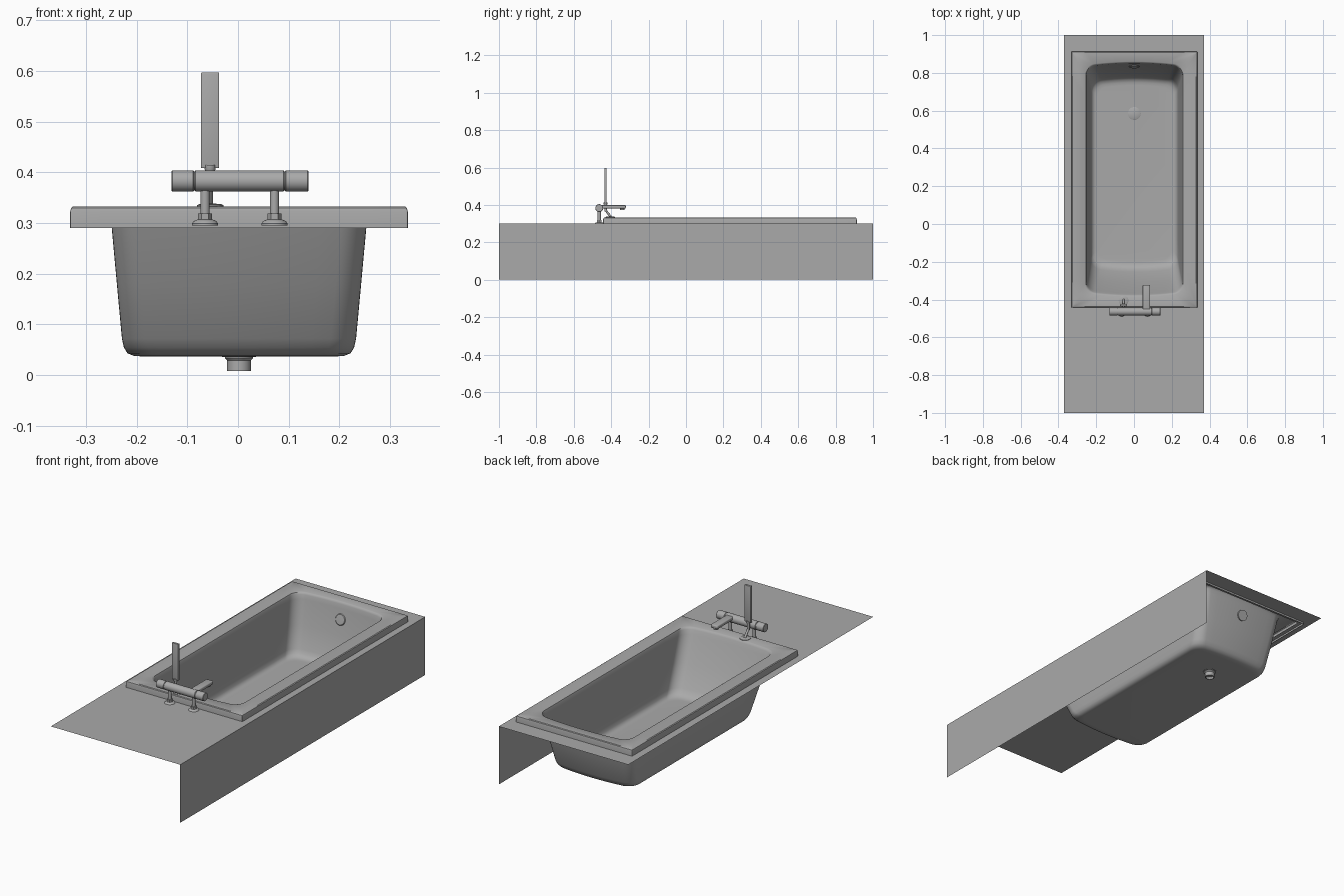
import bpy, bmesh, math
from mathutils import Vector

cube = bpy.data.objects.get("Cube")
if cube:
    bpy.data.objects.remove(cube, do_unlink=True)

grey = bpy.data.materials.new("plain grey")
grey.use_nodes = True
GREY = (0.4, 0.4, 0.4, 1)
grey.diffuse_color = GREY
grey.node_tree.nodes["Principled BSDF"].inputs["Base Color"].default_value = GREY


def finish(name, bm, smooth=True, recalc=True):
    if recalc:
        bmesh.ops.recalc_face_normals(bm, faces=bm.faces)
    mesh = bpy.data.meshes.new(name)
    bm.to_mesh(mesh)
    bm.free()
    obj = bpy.data.objects.new(name, mesh)
    bpy.context.collection.objects.link(obj)
    mesh.materials.append(grey)
    if smooth:
        bpy.ops.object.select_all(action="DESELECT")
        obj.select_set(True)
        bpy.context.view_layer.objects.active = obj
        bpy.ops.object.shade_smooth_by_angle(angle=math.radians(35))
    return obj


def bridge(bm, a, b):
    for i in range(len(a)):
        j = (i + 1) % len(a)
        bm.faces.new((a[i], a[j], b[j], b[i]))


def lathe(name, start, axis, profile, sides=32):
    """Capped turned part: profile holds (radius, distance along axis)."""
    bm = bmesh.new()
    turn = Vector(axis).to_track_quat("Z", "Y")
    rings = []
    for r, d in profile:
        angles = [2 * math.pi * i / sides for i in range(sides)]
        rings.append([bm.verts.new(Vector(start) + turn @ Vector(
            (r * math.cos(t), r * math.sin(t), d))) for t in angles])
    for a, b in zip(rings, rings[1:]):
        bridge(bm, a, b)
    bm.faces.new(rings[0])
    bm.faces.new(rings[-1])
    return finish(name, bm)


def rod(name, a, b, radius, sides=24):
    axis = Vector(b) - Vector(a)
    return lathe(name, a, axis, [(radius, 0), (radius, axis.length)], sides)


def box(name, lo, hi, bevel):
    bm = bmesh.new()
    bmesh.ops.create_cube(bm, size=1)
    for v in bm.verts:
        v.co = Vector([(l + h) / 2 + c * (h - l) for l, h, c in zip(lo, hi, v.co)])
    bmesh.ops.bevel(bm, geom=bm.edges[:], offset=bevel, segments=3,
                    profile=0.5, affect="EDGES")
    return finish(name, bm)


def rounded_ring(bm, half, y0, y1, radius, bow, z, cx=0.002, arc=8, side=10):
    """Rounded rectangle whose two ends bulge outwards by bow."""
    pts = []
    corners = [(half, y1, 0), (-half, y1, 1), (-half, y0, 2), (half, y0, 3)]
    for k, (x, y, q) in enumerate(corners):
        sx, sy = math.copysign(1, x), 1 if y == y1 else -1
        for i in range(arc + 1):
            t = (q + i / arc) * math.pi / 2
            pts.append(Vector((x - sx * radius + radius * math.cos(t),
                               y - sy * radius + radius * math.sin(t), z)))
        nx, ny, nq = corners[(k + 1) % 4]
        t = (q + 1) * math.pi / 2
        nsx, nsy = math.copysign(1, nx), 1 if ny == y1 else -1
        end = Vector((nx - nsx * radius + radius * math.cos(t),
                      ny - nsy * radius + radius * math.sin(t), z))
        begin = pts[-1].copy()
        pts += [begin.lerp(end, i / side) for i in range(1, side)]
    mid = (y0 + y1) / 2
    for p in pts:
        reach = (p.y - mid) / ((y1 - y0) / 2)
        p.y += bow * (1 - (p.x / half) ** 2) * math.copysign(abs(reach) ** 6, reach)
        p.x += cx
    return [bm.verts.new(p) for p in pts]


# Thin platform with an opening for the tub, and one side panel
bm = bmesh.new()
outer = [bm.verts.new((x, y, 0.3)) for x, y in
         ((-0.37, -1), (0.37, -1), (0.37, 1), (-0.37, 1))]
hole = [bm.verts.new((x, y, 0.3)) for x, y in
        ((-0.31, -0.42), (0.31, -0.42), (0.31, 0.89), (-0.31, 0.89))]
bridge(bm, outer, hole)
finish("platform_top", bm, smooth=False)

bm = bmesh.new()
bm.faces.new([bm.verts.new((0.37, y, z)) for y, z in
              ((-1, 0), (1, 0), (1, 0.3), (-1, 0.3))])
finish("side_panel", bm, smooth=False, recalc=False)

# Tub shell: skirt, rim, rolled edge, sloping walls, floor fillet
shell = [  # half width, front y, back y, corner radius, bow, height
    (0.333, -0.443, 0.913, 0.003, 0, 0.29),
    (0.333, -0.443, 0.913, 0.003, 0, 0.322),
    (0.331, -0.441, 0.911, 0.003, 0, 0.330),
    (0.327, -0.437, 0.907, 0.003, 0, 0.333),
    (0.262, -0.366, 0.842, 0.050, 0.018, 0.333),
    (0.257, -0.361, 0.837, 0.050, 0.018, 0.330),
    (0.254, -0.356, 0.833, 0.050, 0.018, 0.322),
    (0.252, -0.348, 0.829, 0.050, 0.018, 0.300),
    (0.241, -0.290, 0.798, 0.050, 0.018, 0.180),
    (0.231, -0.235, 0.766, 0.050, 0.018, 0.072),
    (0.227, -0.221, 0.756, 0.050, 0.018, 0.054),
    (0.220, -0.208, 0.746, 0.050, 0.018, 0.043),
    (0.208, -0.194, 0.732, 0.048, 0.017, 0.038),
    (0.195, -0.180, 0.718, 0.045, 0.016, 0.037),
]
bm = bmesh.new()
rings = [rounded_ring(bm, *row) for row in shell]
for a, b in zip(rings, rings[1:]):
    bridge(bm, a, b)
bm.faces.new(rings[-1])
finish("bathtub", bm)

# Waste fitting and overflow cover
lathe("drain_cover", (0.002, 0.585, 0.036), (0, 0, 1),
      [(0.034, 0), (0.034, 0.003), (0.030, 0.005), (0.004, 0.006)])
lathe("drain_pipe", (0.002, 0.585, 0.008), (0, 0, 1),
      [(0.019, 0.012), (0.019, 0), (0.0235, 0), (0.0235, 0.021),
       (0.028, 0.026), (0.028, 0.029)])
lathe("overflow_cover", (0.002, 0.837, 0.25), (0, -1, 0.27),
      [(0.028, -0.004), (0.028, 0.004), (0.025, 0.007), (0.003, 0.008)])

# Mixer bar with a separate knob at each end
BAR_Y, BAR_Z = -0.464, 0.383
for name, x0, x1 in (("mixer_knob_right", -0.131, -0.087),
                     ("mixer_body", -0.085, 0.091),
                     ("mixer_knob_left", 0.093, 0.139)):
    length = x1 - x0
    lathe(name, (x0, BAR_Y, BAR_Z), (1, 0, 0),
          [(0.0195, 0), (0.021, 0.0015), (0.021, length - 0.0015), (0.0195, length)])
rod("mixer_core", (-0.1, BAR_Y, BAR_Z), (0.1, BAR_Y, BAR_Z), 0.0185)

# Mixer legs: flange, hexagonal nut and column
for label, x in (("right", -0.065), ("left", 0.072)):
    lathe("leg_flange_" + label, (x, BAR_Y, 0.295), (0, 0, 1),
          [(0.026, 0), (0.026, 0.004), (0.022, 0.009), (0.014, 0.012)])
    rod("leg_nut_" + label, (x, BAR_Y, 0.305), (x, BAR_Y, 0.319), 0.014, 6)
    rod("leg_column_" + label, (x, BAR_Y, 0.31), (x, BAR_Y, 0.37), 0.009)

# Flat spout with outlet
box("spout", (0.046, -0.462, 0.381), (0.086, -0.322, 0.399), 0.005)
rod("spout_outlet", (0.066, -0.34, 0.372), (0.066, -0.34, 0.385), 0.012)

# Hand shower on a leaning stand
HX = -0.055
lathe("shower_base", (HX, -0.405, 0.332), (0, 0, 1),
      [(0.026, 0), (0.026, 0.003), (0.022, 0.005), (0.012, 0.006)])
rod("shower_stand", (HX, -0.402, 0.336), (HX, -0.43, 0.372), 0.006)
rod("shower_post", (HX, -0.43, 0.366), (HX, -0.43, 0.408), 0.007)
lathe("shower_cup", (HX, -0.43, 0.402), (0, 0, 1),
      [(0.009, 0), (0.011, 0.004), (0.011, 0.012)])
box("hand_shower", (-0.073, -0.436, 0.408), (-0.037, -0.424, 0.597), 0.002)
